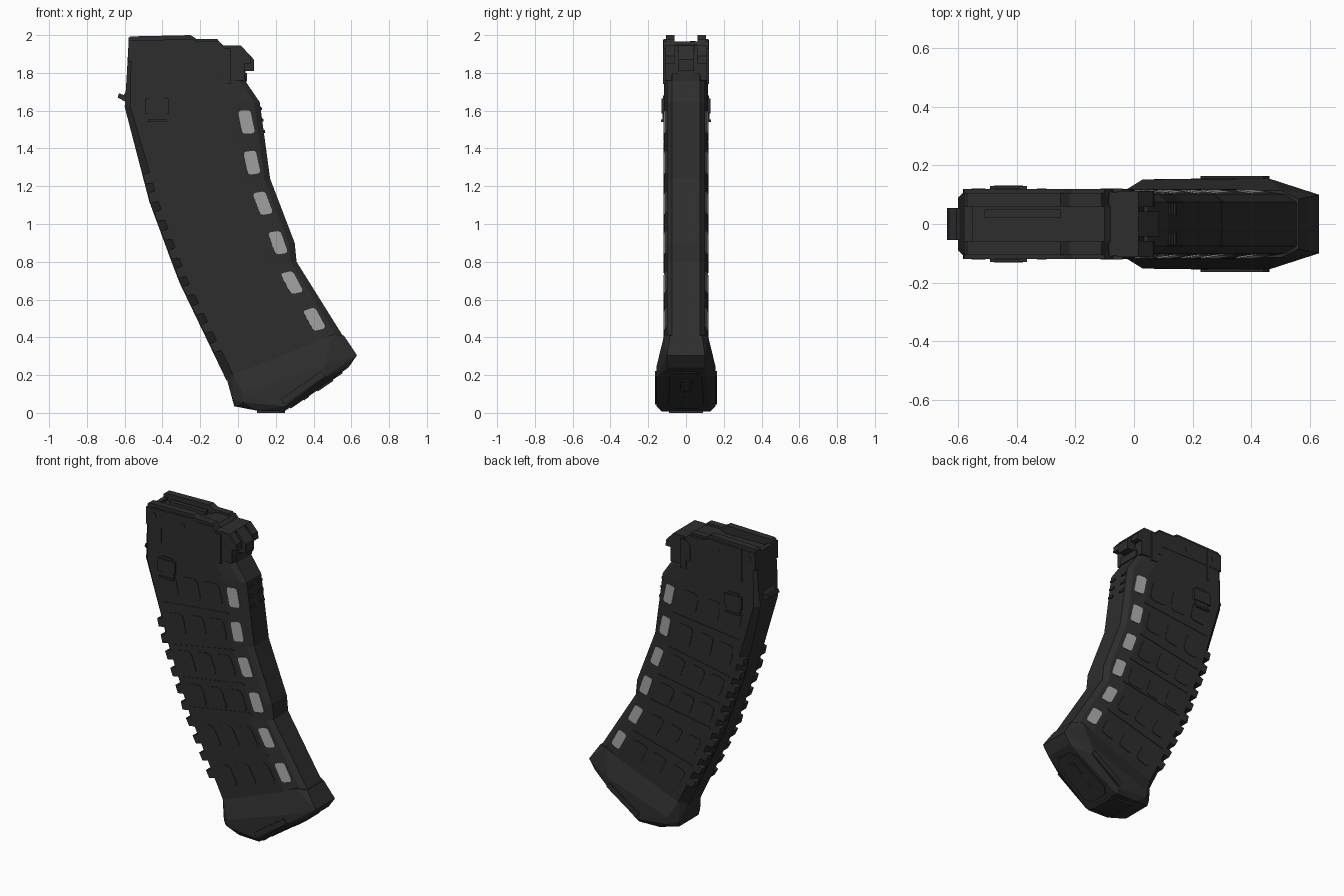
import bpy, bmesh, math
from mathutils import Vector, Matrix

if "Cube" in bpy.data.objects:
    bpy.data.objects.remove(bpy.data.objects["Cube"])


def material(name, v):
    m = bpy.data.materials.new(name)
    m.diffuse_color = (v, v, v, 1)
    m.use_nodes = True
    m.node_tree.nodes["Principled BSDF"].inputs["Base Color"].default_value = m.diffuse_color
    return m


BLACK = material("black polymer", 0.027)
GREY = material("window grey", 0.36)


def finish(name, bm, mat=BLACK, mirror=False):
    bmesh.ops.recalc_face_normals(bm, faces=bm.faces)
    me = bpy.data.meshes.new(name)
    bm.to_mesh(me)
    bm.free()
    me.materials.append(mat)
    ob = bpy.data.objects.new(name, me)
    bpy.context.collection.objects.link(ob)
    if mirror:
        mod = ob.modifiers.new("mirror", 'MIRROR')
        mod.use_axis = (False, True, False)
        mod.use_mirror_merge = False
    return ob


def prism(bm, pts, org, a, b, c, h0, h1):
    """Extrude 2D points (along a, b) from h0 to h1 along c."""
    rings = [[bm.verts.new(org + a * u + b * v + c * h) for u, v in pts] for h in (h0, h1)]
    n = len(pts)
    bm.faces.new(rings[0])
    bm.faces.new(rings[1])
    for i in range(n):
        j = (i + 1) % n
        bm.faces.new((rings[0][i], rings[0][j], rings[1][j], rings[1][i]))


def rect(w, h, r=0.0, seg=3):
    if r == 0:
        return [(-w, -h), (w, -h), (w, h), (-w, h)]
    pts = []
    for k, (sx, sy) in enumerate(((1, 1), (-1, 1), (-1, -1), (1, -1))):
        for i in range(seg + 1):
            t = math.pi / 2 * (k + i / seg)
            pts.append((sx * (w - r) + r * math.cos(t), sy * (h - r) + r * math.sin(t)))
    return pts


X, Y, Z, O = Vector((1, 0, 0)), Vector((0, 1, 0)), Vector((0, 0, 1)), Vector()


def plate(name, pts, y0, y1, mirror=True, mat=BLACK):
    bm = bmesh.new()
    prism(bm, pts, O, X, Z, Y, y0, y1)
    return finish(name, bm, mat, mirror)


def box_xz(name, x0, x1, z0, z1, y0, y1, mirror=True):
    return plate(name, [(x0, z0), (x1, z0), (x1, z1), (x0, z1)], y0, y1, mirror)


# Curved body: stations of rear x,z / front x,z / rear flat half width / rear chamfer
ST = [(-.58, 1.95, .015, 1.945, .10, .02), (-.59, 1.77, .04, 1.755, .10, .02),
      (-.60, 1.62, .115, 1.645, .09, .03), (-.47, 1.12, .17, 1.24, .06, .045),
      (-.352, .80, .30, .90, .06, .045), (-.31, .69, .31, .80, .06, .045),
      (-.06, .17, .56, .40, .06, .045)]
HW = 0.117


def station(s):
    i = min(int(s), len(ST) - 2)
    f = s - i
    return [p + (q - p) * f for p, q in zip(ST[i], ST[i + 1])]


def frame(s):
    """Rear point, unit vector across, unit tangent up, width."""
    p = station(s)
    L, R = Vector((p[0], 0, p[1])), Vector((p[2], 0, p[3]))
    q, r = station(max(s - .3, 0)), station(min(s + .3, len(ST) - 1))
    T = Vector((q[0] + q[2] - r[0] - r[2], 0, q[1] + q[3] - r[1] - r[3])).normalized()
    return L, (R - L).normalized(), T, (R - L).length


bm = bmesh.new()
rings = []
for s in range(len(ST)):
    L, A, T, W = frame(s)
    bh, ch = ST[s][4:]
    half = [(0, bh), (ch, HW), (W - .135, HW), (W - .03, .10), (W, .075)]
    ring = half + [(d, -y) for d, y in reversed(half)]
    rings.append([bm.verts.new(L + A * d + Y * y) for d, y in ring])
for r0, r1 in zip(rings, rings[1:]):
    for i in range(10):
        j = (i + 1) % 10
        bm.faces.new((r0[i], r0[j], r1[j], r1[i]))
bm.faces.new(rings[0])
bm.faces.new(rings[-1])
finish("magazine_body", bm)


def find(z, back):
    """Station parameter where a line at given distance from the front has height z."""
    def zz(s):
        L, A, T, W = frame(s)
        return (L + A * (W - back)).z
    return min((i * .005 for i in range(1201)), key=lambda s: abs(zz(s) - z))


# Windows, shallow grip pads and cross ribs in six rows
rows = [find(z, .085) for z in (1.54, 1.325, 1.11, .90, .69, .495)]
win, pads, cross = bmesh.new(), bmesh.new(), bmesh.new()
for k, s in enumerate(rows):
    L, A, T, W = frame(s)
    slope = (A - Y * (.017 / .105)).normalized()
    nrm = slope.cross(T)
    nrm *= 1 if nrm.y > 0 else -1
    c = L + A * (W - .085) + Y * (HW - .05 * .017 / .105)
    prism(win, rect(.034, .062, .016), c, slope, T, nrm, -.005, .004)
    pw = (W - .22) / 3
    for j in range(3):
        c = L + A * (.07 + pw * (j + .5))
        prism(pads, rect(pw / 2 - .018, .07, .03), c, A, T, Y, HW - .003, HW + .003)
    if k < 5:
        L, A, T, W = frame((s + rows[k + 1]) / 2)
        prism(cross, rect((W - .2) / 2, .006), L + A * (W / 2 - .03), A, T, Y, HW - .003, HW + .003)
finish("windows", win, GREY, True)
finish("grip_pads", pads, BLACK, True)
finish("cross_ribs", cross, BLACK, True)

# Rear corner ribs beside the spine
bm = bmesh.new()
for k in range(10):
    s = find(1.24 - .1 * k, frame(4)[3])
    L, A, T, W = frame(s)
    prism(bm, [(.004, -.03), (.055, -.03), (.055, .03), (.004, .022)], L, A, T, Y, .062, HW)
finish("rear_ribs", bm, BLACK, True)

# Small serrations on the front strip
bm = bmesh.new()
for z in (1.49, 1.55, 1.61):
    L, A, T, W = frame(find(z, 0))
    prism(bm, rect(.007, .008), L + A * W, A, T, Y, .03, .072)
finish("front_serrations", bm, BLACK, True)

# Feed lips, follower and top block
plate("feed_lips", [(-.58, 1.9), (-.58, 1.985), (-.57, 1.993), (-.25, 2.0), (-.22, 1.98),
                    (-.11, 1.98), (-.085, 1.945), (-.085, 1.9)], .06, .105)
plate("lip_walls", [(-.583, 1.86), (-.58, 1.97), (-.24, 1.98), (-.21, 1.965),
                    (-.10, 1.965), (-.07, 1.93), (-.07, 1.86)], .10, .119)
box_xz("rear_wall", -.58, -.55, 1.9, 1.967, -.062, .062, False)
box_xz("follower_ridge", -.51, -.25, 1.93, 1.97, .02, .05, False)
plate("front_ramp", [(-.25, 1.94), (-.2, 1.965), (-.1, 1.965), (-.08, 1.947), (-.08, 1.93)],
      -.062, .062, False)

# Front lug with side cheeks
plate("front_lug", [(-.03, 1.78), (.04, 1.78), (.04, 1.81), (.085, 1.81), (.085, 1.87),
                    (.015, 1.945), (-.03, 1.945)], -.042, .042, False)
plate("lug_cheeks", [(-.06, 1.76), (.035, 1.76), (.035, 1.85), (.07, 1.85), (.065, 1.89),
                     (.015, 1.945), (-.06, 1.945)], .058, .112)
box_xz("lug_shelf", 0, .047, 1.755, 1.80, -.075, .075, False)

# Neck side details
box_xz("neck_rib", -.487, -.472, 1.76, 1.975, .11, .122)
plate("neck_step", [(-.115, 1.80), (-.085, 1.80), (-.085, 1.74), (-.04, 1.74), (-.04, 1.93),
                    (-.085, 1.93), (-.115, 1.90)], .10, .121)
for nm, x, z, r in (("neck_pin", -.315, 1.915, .016), ("rear_pin", -.53, 1.925, .024)):
    plate(nm, [(x + r * math.cos(t * math.pi / 4), z + r * math.sin(t * math.pi / 4))
               for t in range(8)], .11, .121)
plate("rear_tab", [(-.58, 1.64), (-.61, 1.655), (-.637, 1.67), (-.63, 1.692),
                   (-.605, 1.683), (-.58, 1.72)], -.055, .055, False)
box_xz("side_catch", -.49, -.365, 1.585, 1.665, .1, .13)
box_xz("catch_top", -.47, -.39, 1.66, 1.68, .1, .123)
box_xz("catch_foot", -.477, -.378, 1.54, 1.59, .1, .124)
box_xz("catch_lip", -.477, -.378, 1.54, 1.553, .1, .132)

# Flared base: convex hull of x, z, half width
hull = [(-.065, .20, .06), (-.03, .21, .115), (.50, .415, .115), (.56, .41, .085),
        (.03, .055, .15), (.03, .10, .152), (.46, .25, .155), (.46, .19, .155), (.25, .035, .155),
        (-.02, .035, .10), (-.025, .07, .11), (.63, .305, .10), (.585, .24, .10),
        (.245, .008, .13), (.10, .012, .13)]
bm = bmesh.new()
for x, z, w in hull:
    for sgn in (-1, 1):
        bm.verts.new((x, sgn * w, z))
bmesh.ops.convex_hull(bm, input=bm.verts[:])
bmesh.ops.dissolve_limit(bm, angle_limit=.03, verts=bm.verts[:], edges=bm.edges[:])
finish("base", bm)

ang = math.atan2(.232, .34)
U = Vector((math.cos(ang), 0, math.sin(ang)))
V = Vector((-math.sin(ang), 0, math.cos(ang)))
bm = bmesh.new()
prism(bm, rect(.13, .018), Vector((.345, 0, .133)), U, V, Y, .14, .163)
finish("base_side_strip", bm, BLACK, True)

# Floor plate under the base with a raised button and a pin
mid = Vector((.415, 0, .124))
bm = bmesh.new()
prism(bm, [(-.17, -.06), (-.13, -.095), (.12, -.085), (.165, -.05),
           (.165, .05), (.12, .085), (-.13, .095), (-.17, .06)], mid, U, Y, -V, -.01, .007)
prism(bm, rect(.05, .03, .015), mid + U * .05, U, Y, -V, 0, .013)
prism(bm, rect(.016, .016, .015), mid - U * .07, U, Y, -V, 0, .011)
finish("floor_plate", bm)
box_xz("base_rear_foot", .1, .25, 0.0, .03, -.09, .09, False)
